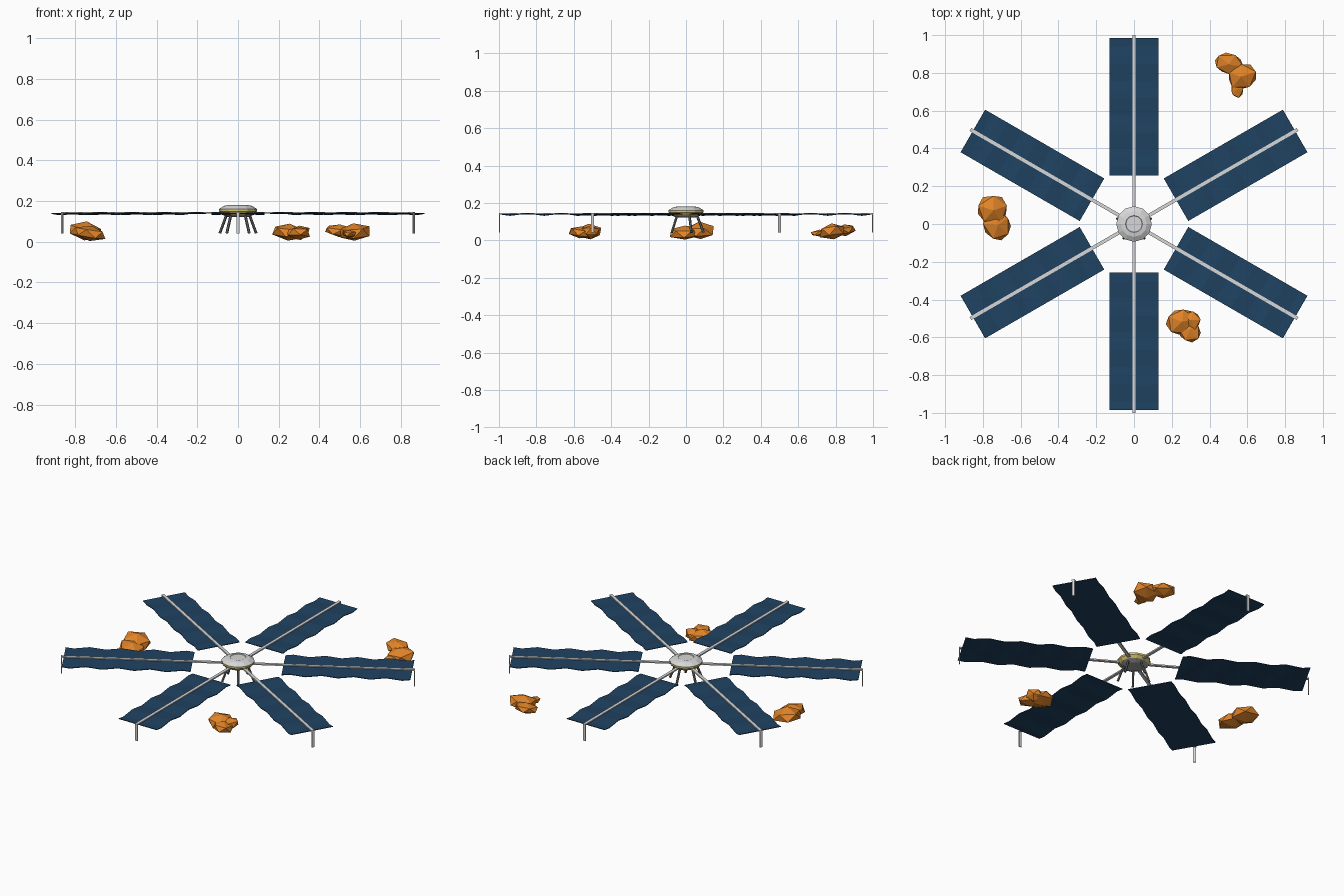
import bpy, bmesh, math, random
from mathutils import Vector, Matrix

if "Cube" in bpy.data.objects:
    bpy.data.objects.remove(bpy.data.objects["Cube"])


def material(name, r, g, b):
    m = bpy.data.materials.new(name)
    m.use_nodes = True
    m.diffuse_color = (r, g, b, 1)
    m.node_tree.nodes["Principled BSDF"].inputs["Base Color"].default_value = (r, g, b, 1)
    return m


NAVY = material("navy panel", 0.014, 0.055, 0.122)
LIGHT = material("light grey", 0.68, 0.68, 0.68)
STEEL = material("steel grey", 0.36, 0.36, 0.36)
DARK = material("dark grey", 0.15, 0.15, 0.15)
GOLD = material("gold", 0.68, 0.55, 0.14)
ORANGE = material("orange rock", 0.76, 0.235, 0.022)


def finish(bm, name, *mats):
    bmesh.ops.recalc_face_normals(bm, faces=bm.faces)
    mesh = bpy.data.meshes.new(name)
    bm.to_mesh(mesh)
    bm.free()
    for m in mats:
        mesh.materials.append(m)
    ob = bpy.data.objects.new(name, mesh)
    bpy.context.collection.objects.link(ob)
    return ob


def box(name, lo, hi, mat, angle):
    lo, hi = Vector(lo), Vector(hi)
    bm = bmesh.new()
    size = Matrix.Diagonal((*(hi - lo), 1))
    bmesh.ops.create_cube(bm, size=1, matrix=Matrix.Translation((lo + hi) / 2) @ size)
    ob = finish(bm, name, mat)
    ob.rotation_euler.z = angle


def rod(name, a, b, radius, mat):
    a, b = Vector(a), Vector(b)
    turn = (b - a).to_track_quat('Z', 'Y').to_matrix().to_4x4()
    bm = bmesh.new()
    bmesh.ops.create_cone(bm, cap_ends=True, segments=6, radius1=radius, radius2=radius,
                          depth=(b - a).length, matrix=Matrix.Translation((a + b) / 2) @ turn)
    finish(bm, name, mat)


# Hub: a faceted disc turned from a profile, each ring band with its own colour
PROFILE = [(0.05, 0.122, 0), (0.08, 0.134, 0), (0.094, 0.15, 1), (0.094, 0.161, 1),
           (0.068, 0.177, 2), (0.045, 0.181, 2), (0.043, 0.178, 2)]
SIDES = 12
bm = bmesh.new()
rings = []
for r, z, _ in PROFILE:
    rings.append([bm.verts.new((r * math.cos(math.tau * i / SIDES),
                                r * math.sin(math.tau * i / SIDES), z)) for i in range(SIDES)])
bm.faces.new(rings[0])
bm.faces.new(rings[-1]).material_index = 2
for k in range(len(rings) - 1):
    for i in range(SIDES):
        j = (i + 1) % SIDES
        face = bm.faces.new((rings[k][i], rings[k][j], rings[k + 1][j], rings[k + 1][i]))
        face.material_index = PROFILE[k + 1][2]
finish(bm, "hub", STEEL, GOLD, LIGHT)

# Five short splayed legs below the hub, one of them at the back
for i in range(5):
    a = math.pi / 2 + math.tau * i / 5
    c, s = math.cos(a), math.sin(a)
    rod(f"hub_leg_{i + 1}", (0.06 * c, 0.06 * s, 0.13), (0.094 * c, 0.094 * s, 0.042), 0.007, DARK)


# Solar wings: sheet rippled towards its long edges, straight boom on top, end post
def wing(i):
    angle = math.pi / 6 + math.tau * i / 6
    inner, outer, half, steps = 0.257, 0.985, 0.13, 16
    bm = bmesh.new()
    rows = []
    for k in range(steps + 1):
        t = k / steps
        x = inner + (outer - inner) * t
        lift = 0.006 * math.sin(t * 4 * math.tau)
        rows.append([bm.verts.new((x, side * half, 0.139 + lift * abs(side))) for side in (-1, 0, 1)])
    for a, b in zip(rows, rows[1:]):
        for c in range(2):
            bm.faces.new((a[c], b[c], b[c + 1], a[c + 1]))
    sheet = finish(bm, f"solar_panel_{i + 1}", NAVY)
    sheet.rotation_euler.z = angle
    solid = sheet.modifiers.new("thickness", 'SOLIDIFY')
    solid.thickness = 0.004
    solid.offset = 0
    box(f"boom_{i + 1}", (0.07, -0.009, 0.139), (1.0, 0.009, 0.147), LIGHT, angle)
    box(f"end_post_{i + 1}", (0.995, -0.008, 0.042), (1.0, 0.008, 0.14), LIGHT, angle)


for i in range(6):
    wing(i)


# Rocks: faceted, uneven lumps in three clusters
def rock(name, place, size, turn, seed):
    rng = random.Random(seed)
    bm = bmesh.new()
    bmesh.ops.create_icosphere(bm, subdivisions=1, radius=1)
    for v in bm.verts:
        v.co *= rng.uniform(0.92, 1.12)
    ob = finish(bm, name, ORANGE)
    ob.location, ob.scale, ob.rotation_euler = place, size, turn


CLUSTERS = {
    "back_left_rock": [((0.50, 0.85, 0.055), (0.083, 0.06, 0.03), (0.15, 0.1, -0.2)),
                       ((0.57, 0.785, 0.047), (0.083, 0.075, 0.044), (0.1, -0.1, 0.3)),
                       ((0.545, 0.715, 0.04), (0.036, 0.052, 0.018), (0.1, 0, 0))],
    "right_rock": [((-0.75, 0.075, 0.052), (0.09, 0.084, 0.044), (0.1, 0.1, 0.3)),
                   ((-0.725, -0.005, 0.042), (0.08, 0.088, 0.038), (0.1, 0.1, 0.6))],
    "front_left_rock": [((0.25, -0.515, 0.047), (0.083, 0.074, 0.038), (0.1, 0.1, 0.2)),
                        ((0.295, -0.565, 0.042), (0.062, 0.066, 0.033), (-0.1, 0.1, 0.5)),
                        ((0.305, -0.51, 0.046), (0.05, 0.056, 0.034), (0, -0.1, 0.1))],
}
for number, (name, lumps) in enumerate(CLUSTERS.items()):
    for k, (place, size, turn) in enumerate(lumps):
        rock(f"{name}_{k + 1}", place, size, turn, number * 10 + k)
